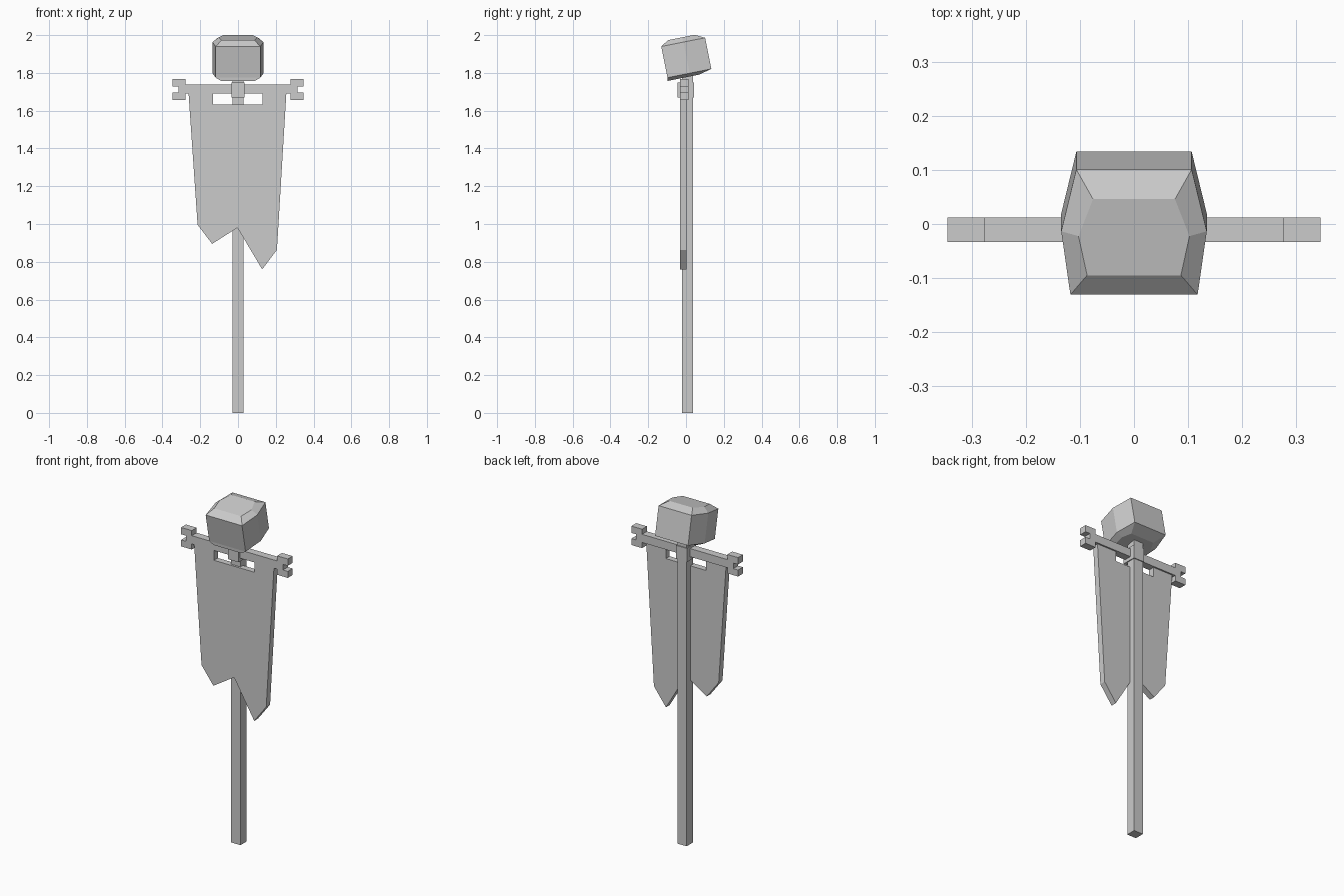
import bpy, bmesh, math
from mathutils import Matrix

if "Cube" in bpy.data.objects:
    bpy.data.objects.remove(bpy.data.objects["Cube"])


def finish(name, bm):
    bmesh.ops.recalc_face_normals(bm, faces=bm.faces)
    mesh = bpy.data.meshes.new(name)
    bm.to_mesh(mesh)
    bm.free()
    obj = bpy.data.objects.new(name, mesh)
    bpy.context.collection.objects.link(obj)
    return obj


def slab(name, outline, y0, y1):
    """Extrude an x-z outline from y0 to y1."""
    bm = bmesh.new()
    face = bm.faces.new([bm.verts.new((x, y0, z)) for x, z in outline])
    ext = bmesh.ops.extrude_face_region(bm, geom=[face])
    for v in ext["geom"]:
        if isinstance(v, bmesh.types.BMVert):
            v.co.y = y1
    return finish(name, bm)


def box(name, x0, x1, y0, y1, z0, z1):
    return slab(name, [(x0, z0), (x1, z0), (x1, z1), (x0, z1)], y0, y1)


# Pole and the binding that holds the crossbar to it
box("pole", -0.03, 0.03, -0.02, 0.037, 0, 1.80)
box("binding", -0.035, 0.035, -0.045, 0.042, 1.67, 1.75)

# Crossbar with notched ends, one outline
right_end = [(0.277, 1.69), (0.277, 1.657), (0.346, 1.657), (0.346, 1.695),
             (0.315, 1.695), (0.315, 1.728), (0.346, 1.728), (0.346, 1.768),
             (0.277, 1.768), (0.277, 1.738)]
slab("crossbar", right_end + [(-x, z) for x, z in reversed(right_end)], -0.033, 0.012)

# Torn cloth banner hung by two tabs
slab("banner", [(-0.262, 1.695), (-0.214, 0.996), (-0.137, 0.895), (-0.003, 0.98),
                (0.128, 0.76), (0.206, 0.863), (0.256, 1.695), (0.129, 1.695),
                (0.129, 1.632), (-0.133, 1.632), (-0.133, 1.695)], -0.0325, 0.003)

# Six-sided chamfered head, tipped forward: (height, [(half width, depth)] front/mid/back)
rings = [(-0.101, [(0.09, -0.119), (0.10, 0.0), (0.076, 0.05)]),
         (-0.084, [(0.118, -0.117), (0.135, 0.003), (0.107, 0.12)]),
         (0.084, [(0.118, -0.117), (0.135, 0.003), (0.107, 0.12)]),
         (0.110, [(0.087, -0.075), (0.103, -0.001), (0.076, 0.069)])]
bm = bmesh.new()
loops = []
for w, half in rings:
    pts = half + [(-x, u) for x, u in reversed(half)]
    loops.append([bm.verts.new((x, u, w)) for x, u in pts])
for low, high in zip(loops, loops[1:]):
    for i in range(6):
        j = (i + 1) % 6
        bm.faces.new((low[i], low[j], high[j], high[i]))
bm.faces.new(loops[0])
bm.faces.new(loops[-1])
head = finish("head", bm)
head.data.transform(Matrix.Translation((0, 0, 1.88)) @ Matrix.Rotation(math.radians(11.3), 4, 'X'))
